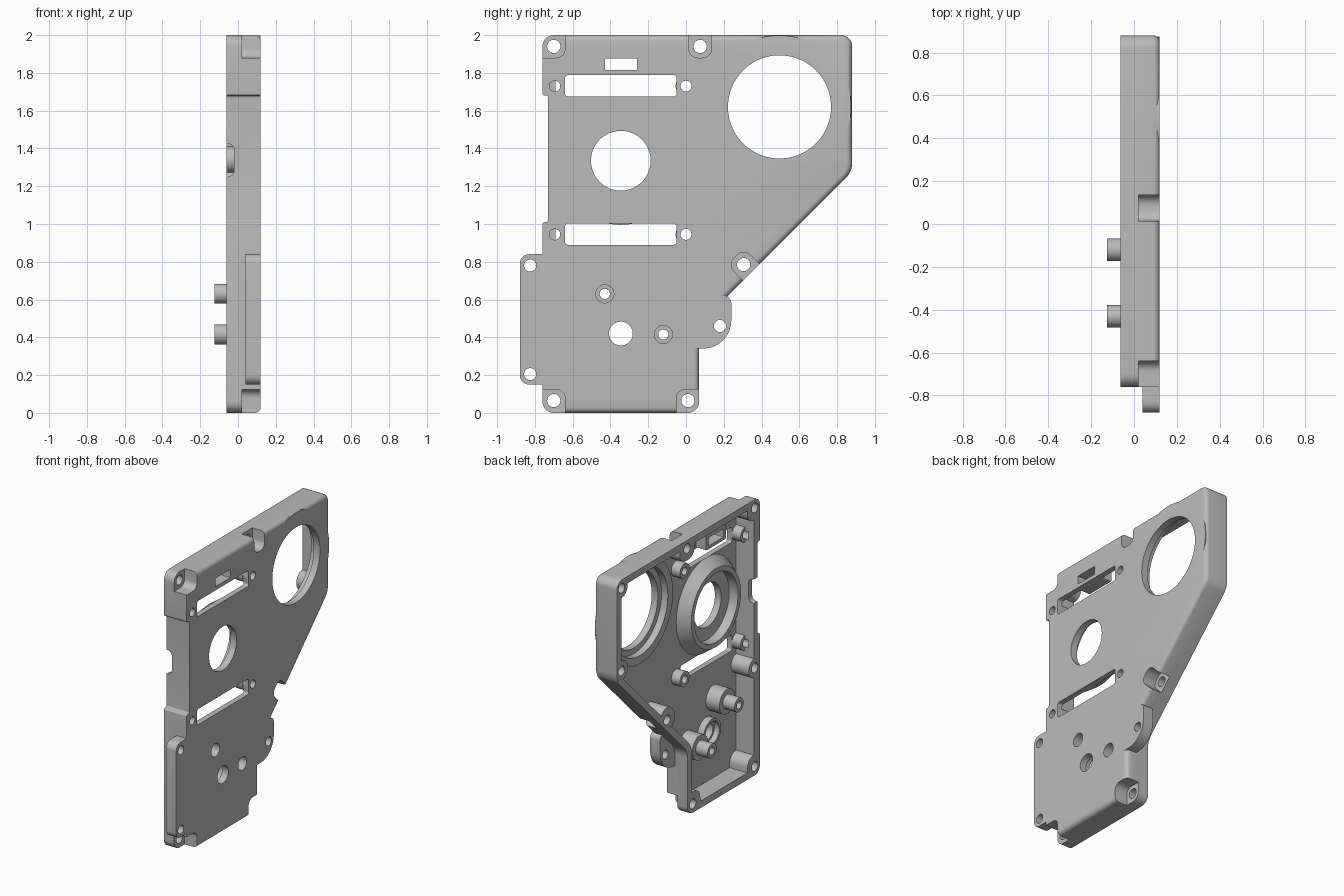
import bpy, bmesh, math
from mathutils import Vector, Matrix

if "Cube" in bpy.data.objects:
    bpy.data.objects.remove(bpy.data.objects["Cube"])

grey = bpy.data.materials.new("cast_grey")
grey.use_nodes = True
grey.diffuse_color = (0.5, 0.5, 0.5, 1)
grey.node_tree.nodes["Principled BSDF"].inputs["Base Color"].default_value = (0.5, 0.5, 0.5, 1)


def finish(name, bm):
    bmesh.ops.recalc_face_normals(bm, faces=bm.faces)
    me = bpy.data.meshes.new(name)
    bm.to_mesh(me)
    bm.free()
    me.materials.append(grey)
    ob = bpy.data.objects.new(name, me)
    bpy.context.collection.objects.link(ob)
    return ob


def rounded(corners, steps=8):
    """Outline from (u, v, radius) corners, each rounded by a tangent arc."""
    out = []
    for i, (u, v, r) in enumerate(corners):
        p = Vector((u, v))
        if r == 0:
            out.append(p)
            continue
        a = (Vector(corners[i - 1][:2]) - p).normalized()
        b = (Vector(corners[(i + 1) % len(corners)][:2]) - p).normalized()
        half = a.angle(b) / 2
        centre = p + (a + b).normalized() * r / math.sin(half)
        start = p + a * r / math.tan(half) - centre
        end = p + b * r / math.tan(half) - centre
        sweep = start.angle_signed(end)
        for k in range(steps + 1):
            out.append(centre + Matrix.Rotation(-sweep * k / steps, 2) @ start)
    return out


def rect(y0, y1, z0, z1, r):
    return rounded([(y0, z0, r), (y1, z0, r), (y1, z1, r), (y0, z1, r)])


def prism(name, outline, d0, d1, axis="x", edge_round=0):
    bm = bmesh.new()
    put = (lambda d, p: (d, p.x, p.y)) if axis == "x" else (lambda d, p: (p.x, d, p.y))
    low = [bm.verts.new(put(d0, p)) for p in outline]
    high = [bm.verts.new(put(d1, p)) for p in outline]
    bm.faces.new(low)
    bm.faces.new(high)
    for i in range(len(low)):
        bm.faces.new((low[i - 1], low[i], high[i], high[i - 1]))
    if edge_round:
        # soften the outer rim everywhere but along the flanged front side
        edges = [e for e in bm.edges if all(v in high for v in e.verts)
                 and not all(v.co.y < -0.72 for v in e.verts)]
        bmesh.ops.recalc_face_normals(bm, faces=bm.faces)
        bmesh.ops.bevel(bm, geom=edges, offset=edge_round, segments=4,
                        profile=0.5, affect="EDGES")
    return finish(name, bm)


def disc(name, y, z, r0, x0, x1, r1=None, n=32):
    bm = bmesh.new()
    place = Matrix.Translation(((x0 + x1) / 2, y, z)) @ Matrix.Rotation(math.pi / 2, 4, "Y")
    bmesh.ops.create_cone(bm, cap_ends=True, segments=n, radius1=r0,
                          radius2=r0 if r1 is None else r1, depth=x1 - x0, matrix=place)
    return finish(name, bm)


def combine(target, operation, *tools):
    for tool in tools:
        mod = target.modifiers.new("combine", "BOOLEAN")
        mod.operation, mod.solver, mod.object = operation, "EXACT", tool
        graph = bpy.context.evaluated_depsgraph_get()
        me = bpy.data.meshes.new_from_object(target.evaluated_get(graph))
        target.modifiers.clear()
        target.data = me
        bpy.data.objects.remove(tool)


FACE, RIM, FLOOR, FAR = 0.12, -0.062, 0.08, 0.3

# Outer housing with softened face edge
cover = prism("gearbox_cover", rounded([
    (-0.76, 0, 0.06), (0.07, 0, 0.06), (0.07, 0.467, 0.12), (0.88, 1.277, 0.12),
    (0.88, 2, 0.06), (-0.76, 2, 0.06), (-0.76, 1.68, 0.012), (-0.73, 1.68, 0.012),
    (-0.73, 1.01, 0.012), (-0.76, 1.01, 0.012)]), RIM, FACE, edge_round=0.03)

# Front flange, rear lug, and swelling over the large bearing
combine(cover, "UNION",
        prism("flange", rounded([(-0.88, 0.15, 0.05), (-0.72, 0.15, 0),
                                 (-0.72, 0.84, 0), (-0.88, 0.84, 0.05)]), 0.04, FACE),
        prism("lug", rounded([(0.03, 0.34, 0), (0.24, 0.34, 0.15),
                              (0.24, 0.62, 0.04), (0.03, 0.62, 0)]), 0.04, FACE),
        disc("swelling", 0.495, 1.62, 0.379, 0.02, FACE - 0.0005, n=96))

# Hollow interior, leaving bosses standing
cavity = prism("cavity", rounded([
    (-0.69, 0.05, 0.03), (0.02, 0.05, 0.03), (0.02, 0.487, 0.15), (0.83, 1.297, 0.06),
    (0.83, 1.95, 0.03), (-0.69, 1.95, 0.03)]), -FAR, FLOOR)


def pocket(y, z, sy, sz, grow):
    """Square recess round a screw, open toward the sides given by sy and sz."""
    w, reach = 0.06 + grow, 0.3
    if sy and sz and y > 0.2:
        turn = Matrix.Rotation(math.pi / 4, 2)
        pts = rect(-w, reach, -w, w, w * 0.8)
        centre = Vector((y, z))
        a = math.atan2(sz, sy)
        return [centre + Vector((p.x * math.cos(a) - p.y * math.sin(a),
                                 p.x * math.sin(a) + p.y * math.cos(a))) for p in pts]
    return rect(y - (reach if sy < 0 else w), y + (reach if sy > 0 else w),
                z - (reach if sz < 0 else w), z + (reach if sz > 0 else w), w * 0.8)


screws = [(-0.70, 1.94, -1, 1), (0.075, 1.94, 0, 1), (-0.70, 0.065, -1, -1),
          (0.01, 0.065, 1, -1), (0.305, 0.785, 1, -1)]
blind_screws = [(0.826, 1.94), (0.826, 1.34), (-0.70, 0.78)]
slot_screws = [(y, z) for y in (-0.695, 0.0) for z in (0.945, 1.73)]
posts = [(-0.43, 0.63), (-0.12, 0.415)]

for s in screws:
    combine(cavity, "DIFFERENCE", prism("screw_boss", pocket(*s, 0.025), -0.4, 0.2))
for y, z in blind_screws:
    combine(cavity, "DIFFERENCE", disc("blind_boss", y, z, 0.07, -0.4, 0.2))
for y, z in slot_screws:
    combine(cavity, "DIFFERENCE", disc("slot_boss", y, z, 0.055, 0.01, 0.2))
for y, z in posts:
    combine(cavity, "DIFFERENCE", disc("post_base", y, z, 0.09, -0.03, 0.2))
combine(cavity, "DIFFERENCE",
        disc("centre_boss", -0.345, 1.335, 0.285, 0.0, 0.09, 0.35, 96),
        disc("large_boss", 0.495, 1.62, 0.375, 0.02, 0.2, n=96),
        disc("small_boss", -0.345, 0.42, 0.1, 0.03, 0.2, n=48),
        prism("window_frame", rect(-0.46, -0.23, 1.792, 1.905, 0.01), 0.0, 0.2))
combine(cover, "DIFFERENCE", cavity)

# Dowel posts standing past the rim
for y, z in posts:
    combine(cover, "UNION", disc("post", y, z, 0.052, -0.125, 0.1))
    combine(cover, "DIFFERENCE", disc("post_bore", y, z, 0.027, -FAR, FAR),
            disc("post_counterbore", y, z, 0.048, 0.04, FAR))

# Screw recesses and holes
for s in screws:
    combine(cover, "DIFFERENCE", prism("recess", pocket(*s, 0), 0.02, FAR),
            disc("hole", s[0], s[1], 0.035, -FAR, FAR))
for y, z in blind_screws:
    combine(cover, "DIFFERENCE", disc("blind_hole", y, z, 0.035, -FAR, 0.05))
for y, z in slot_screws:
    combine(cover, "DIFFERENCE", disc("hole", y, z, 0.029, -0.02, FAR))
for y, z in [(-0.825, 0.78), (-0.825, 0.205), (0.18, 0.46)]:
    combine(cover, "DIFFERENCE", disc("hole", y, z, 0.032, -0.02, FAR))

# Bearing bores, slots, window and the notch in the front wall
combine(cover, "DIFFERENCE",
        disc("centre_bore", -0.345, 1.335, 0.25, -0.05, 0.07, n=96),
        disc("centre_hole", -0.345, 1.335, 0.158, -0.05, FAR, n=64),
        disc("large_bore", 0.495, 1.62, 0.315, -0.05, 0.07, n=96),
        disc("large_hole", 0.495, 1.62, 0.273, -0.05, FAR, n=96),
        disc("small_bore", -0.345, 0.42, 0.08, -0.05, 0.07, n=48),
        disc("small_hole", -0.345, 0.42, 0.063, -0.05, FAR, n=48),
        prism("upper_slot", rect(-0.64, -0.05, 1.675, 1.788, 0.015), 0.075, FAR),
        prism("lower_slot", rect(-0.64, -0.05, 0.89, 1.003, 0.015), 0.075, FAR),
        prism("window", rect(-0.43, -0.26, 1.815, 1.875, 0.002), -0.03, FAR),
        prism("notch", rect(-0.2, -0.02, 1.25, 1.425, 0.035), -0.9, -0.6, "y"))

bpy.ops.object.select_all(action="DESELECT")
cover.select_set(True)
bpy.context.view_layer.objects.active = cover
bpy.ops.object.shade_smooth_by_angle(angle=math.radians(30))
